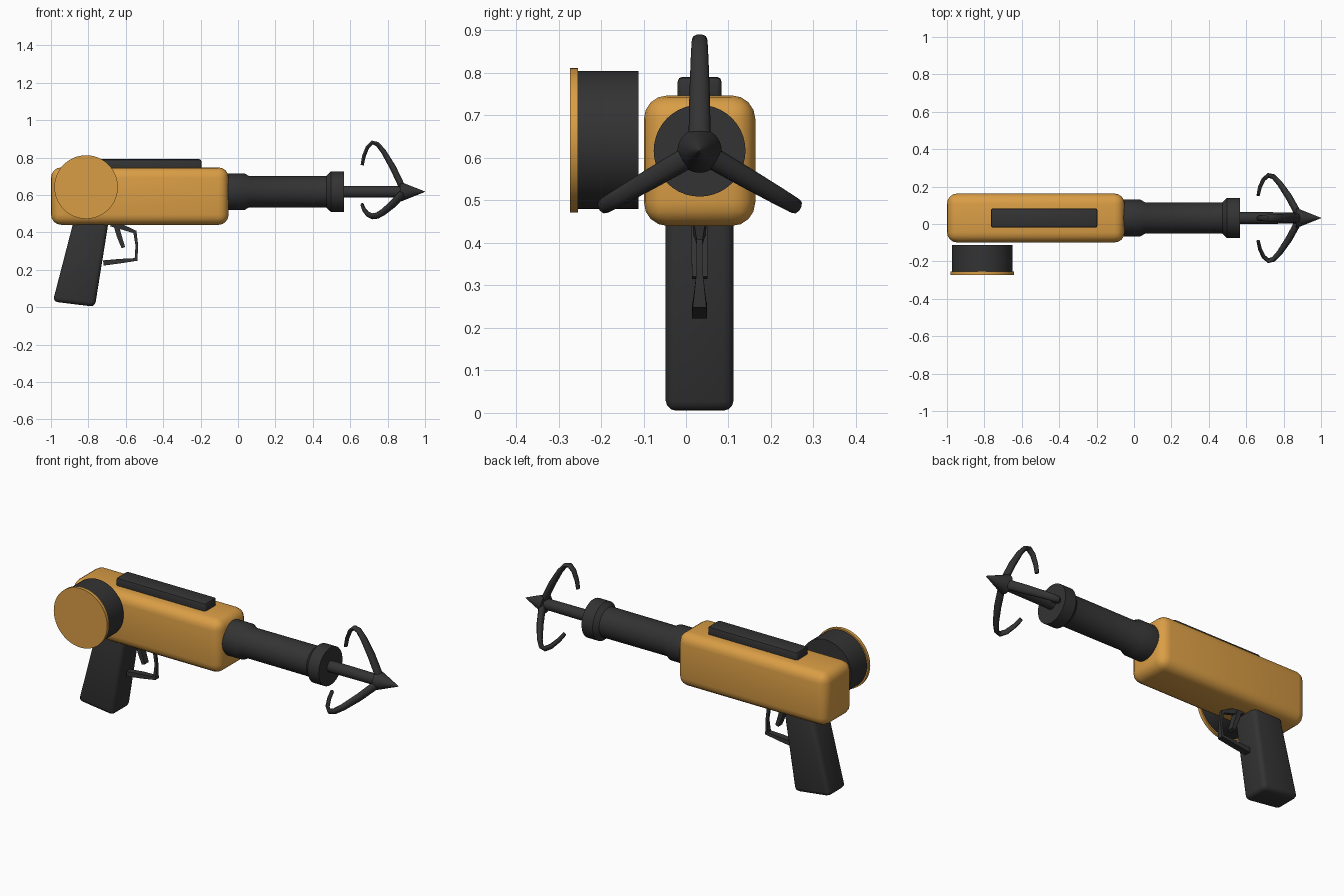
import bpy, bmesh
from math import radians, pi, cos, sin
from mathutils import Matrix, Vector

cube = bpy.data.objects.get("Cube")
if cube:
    bpy.data.objects.remove(cube, do_unlink=True)

MID_Y, AXIS_Z = 0.032, 0.617


def material(name, rgb):
    m = bpy.data.materials.new(name)
    m.use_nodes = True
    color = (*rgb, 1)
    m.diffuse_color = color
    m.node_tree.nodes["Principled BSDF"].inputs["Base Color"].default_value = color
    return m


ORANGE = material("orange", (0.70, 0.34, 0.06))
BLACK = material("black", (0.033, 0.033, 0.033))


def finish(name, bm, mat, angle=35):
    bmesh.ops.recalc_face_normals(bm, faces=bm.faces)
    me = bpy.data.meshes.new(name)
    bm.to_mesh(me)
    bm.free()
    me.materials.append(mat)
    me.shade_smooth()
    me.set_sharp_from_angle(angle=radians(angle))
    ob = bpy.data.objects.new(name, me)
    bpy.context.collection.objects.link(ob)
    return ob


def prism(name, outline, width, bevel, segments, mat):
    """Side outline in x, z extruded across y, with rounded edges."""
    bm = bmesh.new()
    face = bm.faces.new([bm.verts.new((x, MID_Y - width / 2, z)) for x, z in outline])
    side = bmesh.ops.extrude_face_region(bm, geom=[face])["geom"]
    verts = [v for v in side if isinstance(v, bmesh.types.BMVert)]
    bmesh.ops.translate(bm, verts=verts, vec=(0, width, 0))
    bmesh.ops.recalc_face_normals(bm, faces=bm.faces)
    bmesh.ops.bevel(bm, geom=bm.edges[:], offset=bevel, segments=segments,
                    profile=0.5, affect='EDGES')
    return finish(name, bm, mat, 45)


def box(x0, x1, z0, z1):
    return [(x0, z0), (x1, z0), (x1, z1), (x0, z1)]


def skin(bm, rings):
    """Join rings of vertices and cap both ends."""
    n = len(rings[0])
    for a, b in zip(rings, rings[1:]):
        for i in range(n):
            j = (i + 1) % n
            bm.faces.new((a[i], a[j], b[j], b[i]))
    bm.faces.new(rings[0])
    bm.faces.new(rings[-1])


def lathe(name, profile, mat, center, turn=0, sides=40):
    """Turn (position, radius) pairs about x, then swing the axis about z."""
    bm = bmesh.new()
    steps = [2 * pi * i / sides for i in range(sides)]
    skin(bm, [[bm.verts.new((p, r * cos(a), r * sin(a))) for a in steps]
              for p, r in profile])
    mat4 = Matrix.Translation(center) @ Matrix.Rotation(radians(turn), 4, 'Z')
    bm.transform(mat4)
    return finish(name, bm, mat)


def sweep(name, path, sides, mat, center=(0, MID_Y, 0), roll=0):
    """Sweep a section along (x, z, thickness, width) points, rolled about x."""
    bm = bmesh.new()
    pts = [Vector((x, 0, z)) for x, z, _, _ in path]
    scale = 0.5 / cos(pi / sides)
    rings = []
    for i, (_, _, thick, width) in enumerate(path):
        before = (pts[i] - pts[max(i - 1, 0)]).normalized()
        after = (pts[min(i + 1, len(pts) - 1)] - pts[i]).normalized()
        tangent = (before + after).normalized()
        normal = Vector((-tangent.z, 0, tangent.x))
        ring = []
        for k in range(sides):
            a = 2 * pi * (k + 0.5) / sides
            ring.append(bm.verts.new(pts[i] + normal * (thick * scale * cos(a))
                                     + Vector((0, width * scale * sin(a), 0))))
        rings.append(ring)
    skin(bm, rings)
    bm.transform(Matrix.Translation(center) @ Matrix.Rotation(radians(roll), 4, 'X'))
    return finish(name, bm, mat, 50 if sides > 4 else 30)


# Body, top rail and raked grip
prism("body", box(-1.0, -0.05, 0.44, 0.747), 0.262, 0.055, 4, ORANGE)
prism("top_rail", box(-0.765, -0.195, 0.72, 0.791), 0.104, 0.012, 2, BLACK)
prism("grip", [(-0.99, 0.03), (-0.765, 0.002), (-0.69, 0.47), (-0.876, 0.47)],
      0.16, 0.025, 3, BLACK)

# Barrel with a rear collar and a flared muzzle
axis = (0, MID_Y, AXIS_Z)
lathe("barrel", [(-0.06, 0.098), (0.035, 0.098), (0.06, 0.083), (0.472, 0.084),
                 (0.497, 0.108), (0.567, 0.108)], BLACK, axis)

# Grapple: shaft, pointed tip and three hooks
lathe("grapple_shaft", [(0.55, 0.032), (0.88, 0.03)], BLACK, axis, sides=24)
lathe("grapple_tip", [(0.867, 0.052), (0.872, 0.052), (1.0, 0.001)], BLACK, axis, sides=32)
hook = [(0.88, 0.02, 0.035, 0.05), (0.828, 0.13, 0.034, 0.046),
        (0.778, 0.215, 0.028, 0.040), (0.745, 0.255, 0.024, 0.036),
        (0.718, 0.263, 0.022, 0.034), (0.692, 0.238, 0.020, 0.032),
        (0.673, 0.19, 0.019, 0.028), (0.664, 0.142, 0.017, 0.025)]
for n in range(3):
    sweep(f"grapple_hook_{n + 1}", hook, 10, BLACK, axis, 120 * n)

# Line reel on the right side: drum and cover plate
reel = (-0.812, 0, 0.642)
lathe("reel_drum", [(0.112, 0.162), (0.256, 0.162)], BLACK, reel, -90, 48)
lathe("reel_cover", [(0.254, 0.17), (0.273, 0.17)], ORANGE, reel, -90, 48)

# Trigger and its guard
sweep("trigger", [(-0.655, 0.45, 0.028, 0.038), (-0.635, 0.38, 0.026, 0.038),
                  (-0.613, 0.318, 0.02, 0.036)], 4, BLACK)
sweep("trigger_guard", [(-0.72, 0.236, 0.028, 0.036), (-0.63, 0.246, 0.024, 0.036),
                        (-0.545, 0.255, 0.02, 0.032), (-0.541, 0.33, 0.014, 0.015),
                        (-0.551, 0.402, 0.02, 0.014), (-0.61, 0.425, 0.026, 0.024),
                        (-0.68, 0.445, 0.026, 0.038)], 4, BLACK)
